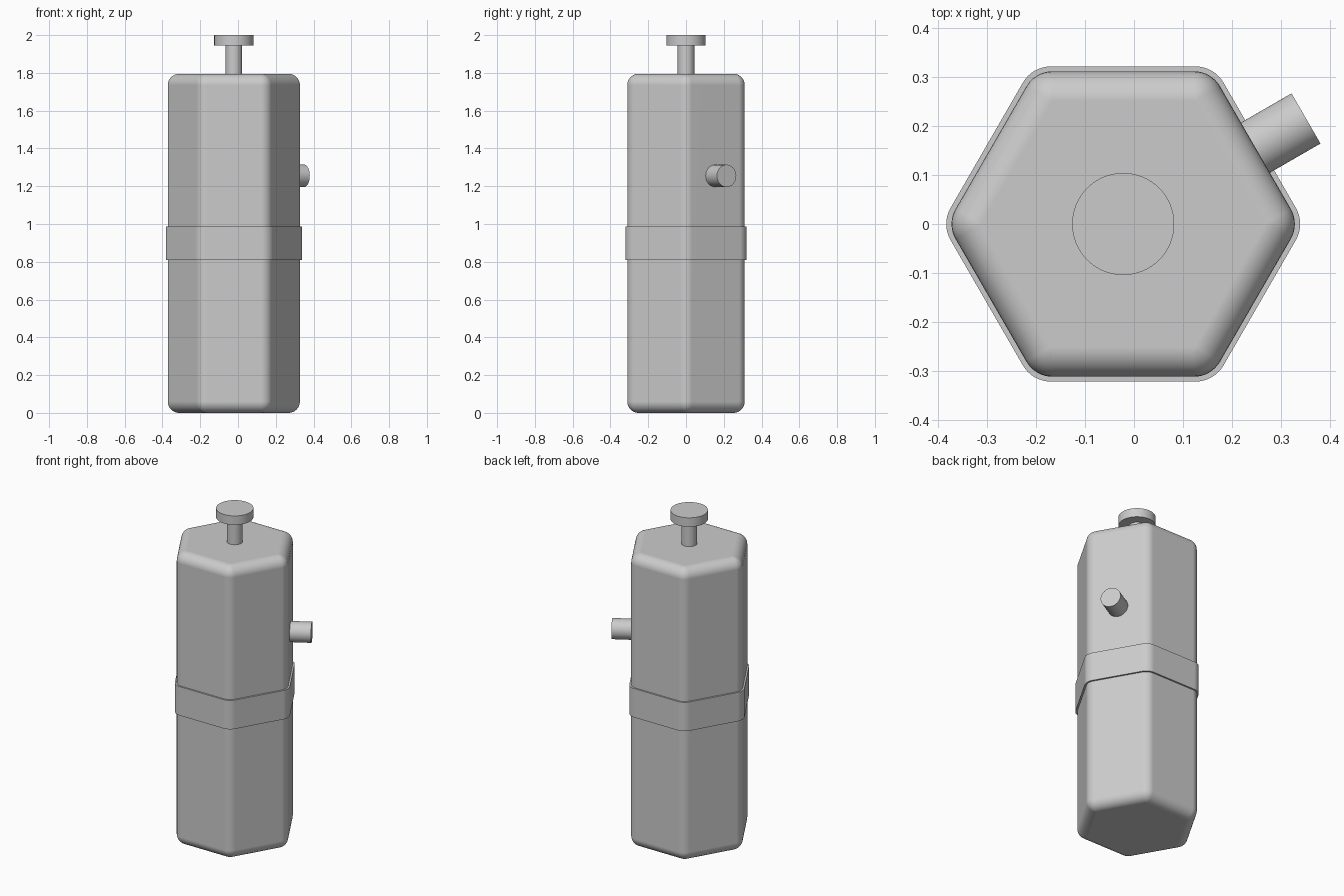
import bpy, bmesh
from math import pi, sin, cos, radians
from mathutils import Matrix, Vector

if "Cube" in bpy.data.objects:
    bpy.data.objects.remove(bpy.data.objects["Cube"], do_unlink=True)

AXIS_X = -0.022
STEPS = 8

grey = bpy.data.materials.new("plain_grey")
grey.use_nodes = True
colour = (0.6, 0.6, 0.6, 1)
grey.diffuse_color = colour
grey.node_tree.nodes["Principled BSDF"].inputs["Base Color"].default_value = colour


def finish(bm, name):
    """Turn the mesh into a smooth-shaded object with crisp edges."""
    bmesh.ops.remove_doubles(bm, verts=bm.verts, dist=0.0001)
    bmesh.ops.recalc_face_normals(bm, faces=bm.faces)
    mesh = bpy.data.meshes.new(name)
    bm.to_mesh(mesh)
    bm.free()
    mesh.materials.append(grey)
    obj = bpy.data.objects.new(name, mesh)
    bpy.context.collection.objects.link(obj)
    bpy.ops.object.select_all(action="DESELECT")
    obj.select_set(True)
    bpy.context.view_layer.objects.active = obj
    bpy.ops.object.shade_smooth_by_angle(angle=radians(35))
    obj.modifiers.new("flat_face_normals", "WEIGHTED_NORMAL").keep_sharp = True
    return obj


def hex_ring(bm, apothem, radius, z):
    """Ring of vertices around a hexagon with rounded corners."""
    ring = []
    reach = (apothem - radius) / cos(pi / 6)
    for corner in range(6):
        a = corner * pi / 3
        for i in range(STEPS + 1):
            b = a - pi / 6 + i / STEPS * pi / 3
            ring.append(bm.verts.new((AXIS_X + reach * cos(a) + radius * cos(b),
                                      reach * sin(a) + radius * sin(b), z)))
    return ring


def hex_prism(name, apothem, corner, bottom, top, fillet):
    """Rounded hexagonal prism; fillet rounds the two end rims."""
    bm = bmesh.new()
    levels = []
    count = STEPS if fillet else 0
    for i in range(count + 1):
        t = i / STEPS * pi / 2
        levels.append((fillet * (1 - sin(t)), bottom + fillet * (1 - cos(t))))
    levels += [(inset, bottom + top - z) for inset, z in reversed(levels)]
    rings = [hex_ring(bm, apothem - inset, max(corner - inset, 0.001), z)
             for inset, z in levels]
    n = len(rings[0])
    for low, high in zip(rings, rings[1:]):
        for i in range(n):
            j = (i + 1) % n
            bm.faces.new((low[i], low[j], high[j], high[i]))
    bm.faces.new(rings[0])
    bm.faces.new(rings[-1])
    return finish(bm, name)


def rod(name, start, end, radius):
    """Cylinder running between two points."""
    start, end = Vector(start), Vector(end)
    axis = end - start
    turn = axis.to_track_quat("Z", "Y").to_matrix().to_4x4()
    bm = bmesh.new()
    bmesh.ops.create_cone(bm, cap_ends=True, segments=64, radius1=radius,
                          radius2=radius, depth=axis.length,
                          matrix=Matrix.Translation((start + end) / 2) @ turn)
    return finish(bm, name)


# Main body and the raised band around its middle
hex_prism("body", 0.311, 0.061, 0, 1.795, 0.06)
hex_prism("band", 0.321, 0.066, 0.81, 0.987, 0)

# Plunger on top
rod("plunger_stem", (AXIS_X, 0, 1.75), (AXIS_X, 0, 1.96), 0.044)
rod("plunger_cap", (AXIS_X, 0, 1.945), (AXIS_X, 0, 2), 0.104)

# Spout leaving the back left face at a right angle
out = Vector((cos(pi / 6), sin(pi / 6), 0))
base = Vector((AXIS_X, 0, 1.255))
rod("spout", base + out * 0.27, base + out * 0.43, 0.059)
